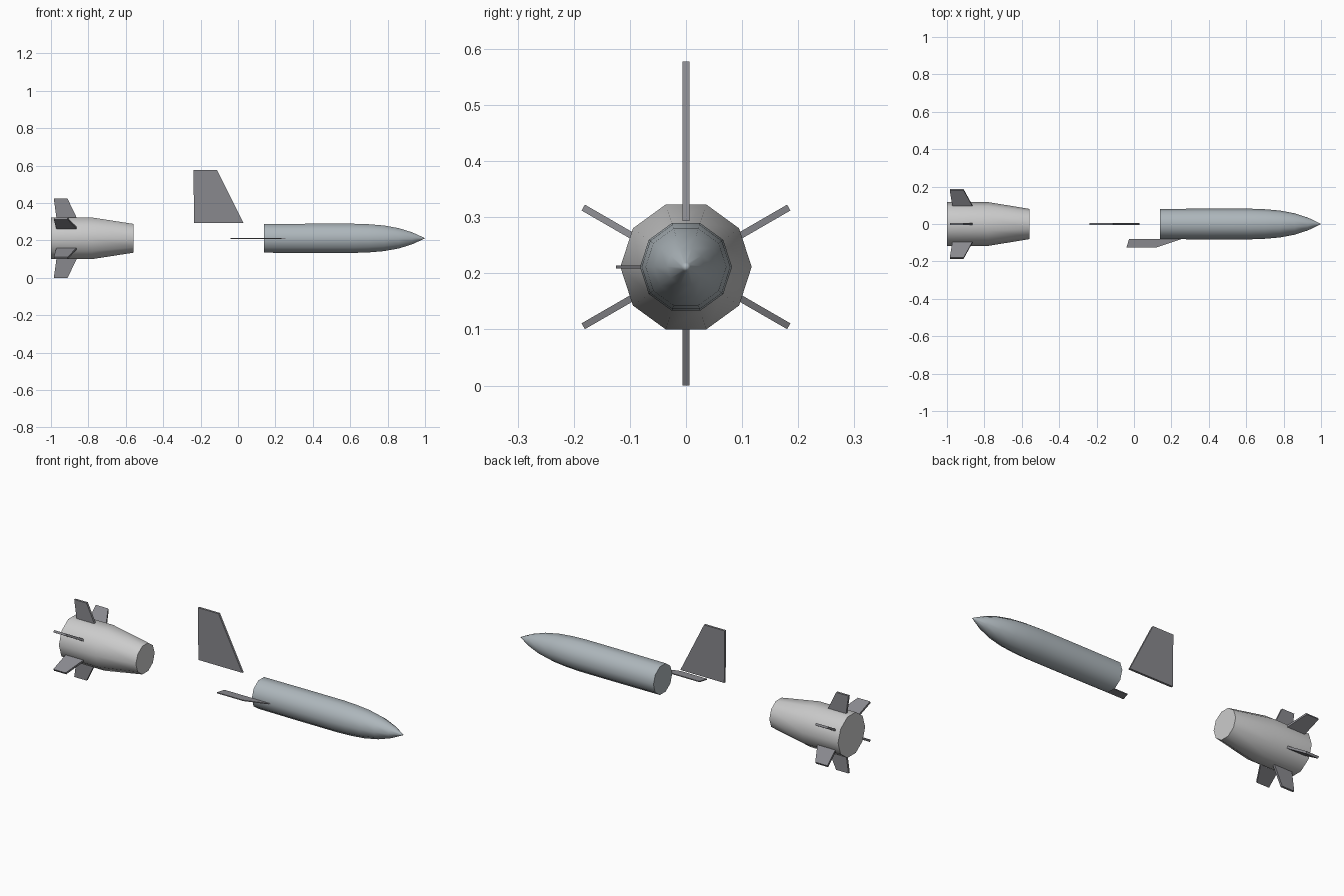
import bpy, bmesh
from math import radians, cos, sin, tau
from mathutils import Matrix

if "Cube" in bpy.data.objects:
    bpy.data.objects.remove(bpy.data.objects["Cube"])

AXIS_Z = 0.2115


def material(name, rgb):
    m = bpy.data.materials.new(name)
    m.diffuse_color = (*rgb, 1)
    m.use_nodes = True
    m.node_tree.nodes["Principled BSDF"].inputs["Base Color"].default_value = m.diffuse_color
    return m


def finish(name, bm, mat=None, smooth=False):
    bmesh.ops.recalc_face_normals(bm, faces=bm.faces)
    me = bpy.data.meshes.new(name)
    bm.to_mesh(me)
    bm.free()
    ob = bpy.data.objects.new(name, me)
    bpy.context.collection.objects.link(ob)
    if mat:
        me.materials.append(mat)
    if smooth:
        bpy.ops.object.select_all(action='DESELECT')
        ob.select_set(True)
        bpy.context.view_layer.objects.active = ob
        bpy.ops.object.shade_smooth_by_angle(angle=radians(40))
    return ob


def turned(name, profile, mat=None, sides=10):
    """Ten-sided body around the x axis from (x, radius) pairs; radius 0 makes a tip."""
    bm = bmesh.new()
    rings = []
    for x, r in profile:
        n = sides if r > 0 else 1
        rings.append([bm.verts.new((x, r * cos(tau * i / sides), AXIS_Z + r * sin(tau * i / sides)))
                      for i in range(n)])
    for a, b in zip(rings, rings[1:]):
        for i in range(sides):
            j = (i + 1) % sides
            bm.faces.new([a[i], a[j], b[0]] if len(b) == 1 else [a[i], a[j], b[j], b[i]])
    for ring in (rings[0], rings[-1]):
        if len(ring) > 1:
            bm.faces.new(ring)
    return finish(name, bm, mat, True)


def fin(name, outline, thickness, angle, mat):
    """Flat plate from (x, distance from axis) points, turned about the x axis."""
    bm = bmesh.new()
    h = thickness / 2
    left = [bm.verts.new((x, -h, r)) for x, r in outline]
    right = [bm.verts.new((x, h, r)) for x, r in outline]
    bm.faces.new(left)
    bm.faces.new(right[::-1])
    for i in range(len(outline)):
        j = (i + 1) % len(outline)
        bm.faces.new([left[i], left[j], right[j], right[i]])
    bm.transform(Matrix.Translation((0, 0, AXIS_Z)) @ Matrix.Rotation(radians(angle), 4, 'X'))
    return finish(name, bm, mat)


body_grey = material("body_grey", (0.42, 0.47, 0.50))
fin_grey = material("fin_grey", (0.25, 0.25, 0.27))

# Rear booster with tapered front
turned("booster", [(-1, .117), (-.78, .117), (-.56, .081)])

# Six booster fins
for k in range(6):
    fin(f"booster_fin_{k + 1}",
        [(-.970, .105), (-.860, .105), (-.911, .2115), (-.985, .2115)], .012, 60 * k, fin_grey)

# Main body with pointed nose
turned("main_body", [(.14, .081), (.40, .082), (.62, .082), (.70, .079), (.78, .072),
                     (.86, .057), (.93, .034), (.985, .008), (1, 0)], body_grey)

# Detached tall fin
fin("tall_fin", [(-.235, .082), (.03, .082), (-.113, .3665), (-.238, .3665)], .012, 0, fin_grey)

# Single side wing, pointing to -y
fin("side_wing", [(-.026, .079), (.26, .079), (.12, .125), (-.04, .125)], .005, 90, fin_grey)
